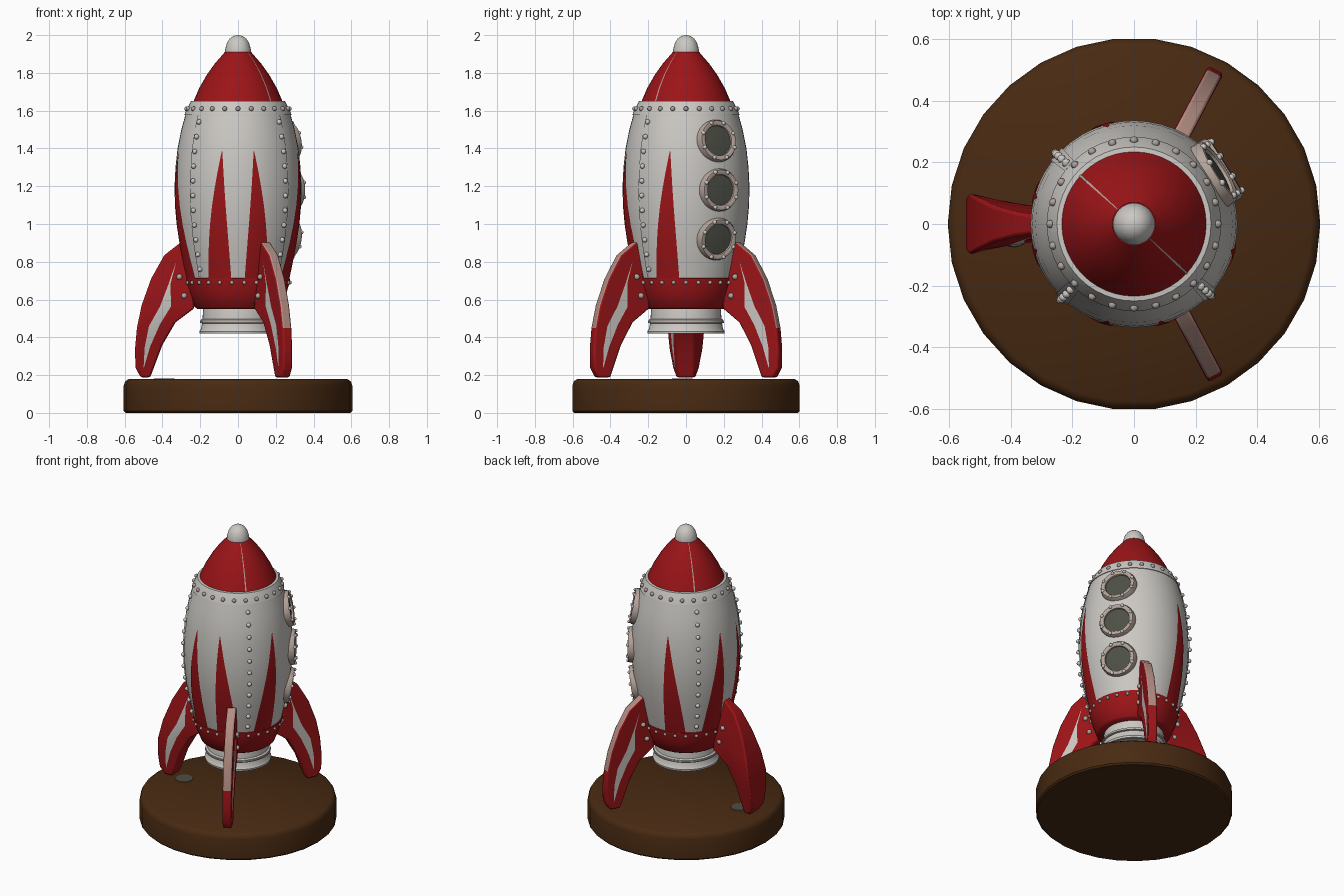
import bpy, bmesh
from math import sin, cos, radians, pi, atan2
from mathutils import Matrix, Vector

cube = bpy.data.objects.get("Cube")
if cube:
    bpy.data.objects.remove(cube)


def material(name, rgb):
    m = bpy.data.materials.new(name)
    m.use_nodes = True
    m.diffuse_color = (*rgb, 1)
    bsdf = next(n for n in m.node_tree.nodes if n.type == 'BSDF_PRINCIPLED')
    bsdf.inputs["Base Color"].default_value = (*rgb, 1)
    bsdf.inputs["Roughness"].default_value = 0.6
    return m


RED = material("red_paint", (0.33, 0.007, 0.009))
WHITE = material("white_paint", (0.6, 0.58, 0.55))
BROWN = material("brown_wood", (0.065, 0.023, 0.006))
GLASS = material("dark_glass", (0.075, 0.08, 0.06))
WORN = material("worn_trim", (0.46, 0.37, 0.32))
PINK = material("faded_paint", (0.45, 0.27, 0.23))
RIVET = material("rivet_metal", (0.42, 0.36, 0.32))


def finish(name, bm, mats, angle=40):
    bmesh.ops.remove_doubles(bm, verts=bm.verts, dist=1e-5)
    bmesh.ops.recalc_face_normals(bm, faces=bm.faces)
    me = bpy.data.meshes.new(name)
    bm.to_mesh(me)
    bm.free()
    for m in mats:
        me.materials.append(m)
    for p in me.polygons:
        p.use_smooth = True
    me.set_sharp_from_angle(angle=radians(angle))
    ob = bpy.data.objects.new(name, me)
    bpy.context.collection.objects.link(ob)
    return ob


def lathe(name, profile, mat, segs=48, matrix=Matrix()):
    """Turn a (radius, height) profile around the z axis."""
    bm = bmesh.new()
    rings = [[bm.verts.new(matrix @ Vector((r * cos(2 * pi * i / segs), r * sin(2 * pi * i / segs), z)))
              for i in range(segs)] for r, z in profile]
    for a, b in zip(rings, rings[1:]):
        for i in range(segs):
            j = (i + 1) % segs
            bm.faces.new((a[i], a[j], b[j], b[i]))
    return finish(name, bm, [mat])


def polar(angle, r, z):
    return Vector((r * cos(radians(angle)), r * sin(radians(angle)), z))


HULL = [(0.27, 0.71), (0.29, 0.8), (0.31, 0.9), (0.325, 1.0), (0.334, 1.1), (0.336, 1.2),
        (0.331, 1.3), (0.32, 1.4), (0.3, 1.5), (0.278, 1.58)]
NOSE = [(0.235, 1.65), (0.205, 1.72), (0.165, 1.79), (0.122, 1.85), (0.07, 1.91)]


def radius(z, profile=HULL):
    for (r0, z0), (r1, z1) in zip(profile, profile[1:]):
        if z <= z1:
            return r0 + (r1 - r0) * (z - z0) / (z1 - z0)
    return profile[-1][0]


def patch(name, z0, z1, center, half, mat, lift, profile=HULL, rows=14, cols=4):
    """Painted plate lying on the hull; center and half are angles along t = 0..1."""
    bm = bmesh.new()
    grid = []
    for i in range(rows + 1):
        t = i / rows
        z = z0 + (z1 - z0) * t
        grid.append([bm.verts.new(polar(center(t) + half(t) * (2 * j / cols - 1), radius(z, profile) + lift, z))
                     for j in range(cols + 1)])
    for a, b in zip(grid, grid[1:]):
        for j in range(cols):
            bm.faces.new((a[j], a[j + 1], b[j + 1], b[j]))
    return finish(name, bm, [mat])


def rivets(name, points, size, mat):
    bm = bmesh.new()
    for p in points:
        bmesh.ops.create_icosphere(bm, subdivisions=2, radius=size, matrix=Matrix.Translation(p))
    return finish(name, bm, [mat], 60)


# Display base
lathe("display_base", [(0, 0), (0.595, 0), (0.605, 0.01), (0.605, 0.145), (0.597, 0.167),
                       (0.578, 0.18), (0, 0.18)], BROWN, 30)
lathe("base_spot", [(0, 0.18), (0.055, 0.18), (0.053, 0.183), (0, 0.183)], GLASS, 20,
      Matrix.Translation((-0.39, -0.02, 0)))

# Turned rocket parts
lathe("engine_nozzle", [(0, 0.5), (0.15, 0.47), (0.185, 0.42), (0.203, 0.42), (0.205, 0.432), (0.196, 0.445),
                        (0.19, 0.478), (0.199, 0.482), (0.199, 0.492), (0.188, 0.498),
                        (0.185, 0.54), (0.18, 0.57)], WHITE)
lathe("nozzle_groove", [(0.19, 0.474), (0.202, 0.477), (0.202, 0.484), (0.19, 0.487)], WORN)
lathe("lower_band", [(0, 0.55), (0.215, 0.55), (0.228, 0.56), (0.255, 0.63), (0.276, 0.7),
                     (0.276, 0.712), (0.265, 0.716)], RED)
lathe("hull", HULL, WHITE)
lathe("collar", [(0.27, 1.575), (0.283, 1.578), (0.281, 1.588), (0.25, 1.65), (0.23, 1.652)], WHITE)
lathe("nose_cone", NOSE, RED)
lathe("nose_tip", [(0.05, 1.905), (0.068, 1.908), (0.068, 1.925), (0.058, 1.96), (0.043, 1.982),
                   (0.023, 1.996), (0, 2.0)], WHITE)

# Red spikes in pairs on three sides, with one single beside the portholes
for n, (side, sign) in enumerate([(-90, -1), (-90, 1), (0, -1), (90, 1), (180, -1), (180, 1)]):
    patch(f"red_spike_{n + 1}", 0.71, 1.39, lambda t: side + sign * (21 - 6 * t),
          lambda t: 13.5 * (1 - t) ** 0.9 + 0.05, RED, 0.004)

# Riveted hull seams and nose seams
SEAMS = (-43, -134, 138)
for n, a in enumerate(SEAMS):
    patch(f"hull_seam_{n + 1}", 0.72, 1.58, lambda t: a, lambda t: 4.5, WHITE, 0.005)
for n, a in enumerate((-43, 138)):
    patch(f"nose_seam_{n + 1}", 1.65, 1.91, lambda t: a, lambda t: 1, WORN, 0.002, NOSE, cols=1)
rivets("seam_rivets", [polar(a, radius(0.76 + 0.078 * i) + 0.008, 0.76 + 0.078 * i)
                       for a in SEAMS for i in range(11)], 0.014, WHITE)
rivets("collar_rivets", [polar(15 * i, 0.272, 1.61) for i in range(24)], 0.013, RIVET)
rivets("band_rivets", [polar(13.85 * i, 0.274, 0.69) for i in range(26)], 0.011, RIVET)

# Portholes
for n, z in enumerate((0.92, 1.18, 1.44)):
    slope = atan2(radius(z - 0.08) - radius(z + 0.08), 0.16)
    M = (Matrix.Translation(polar(32, radius(z), z)) @ Matrix.Rotation(radians(32), 4, 'Z')
         @ Matrix.Rotation(pi / 2 - slope, 4, 'Y'))
    lathe(f"porthole_frame_{n + 1}", [(0.115, -0.04), (0.113, 0.004), (0.106, 0.018), (0.092, 0.02),
                                      (0.082, 0.014), (0.077, -0.01)], WORN, 28, M)
    lathe(f"porthole_glass_{n + 1}", [(0.081, 0.004), (0.04, 0.007), (0, 0.008)], GLASS, 28, M)
    rivets(f"porthole_rivets_{n + 1}", [M @ polar(45 * i + 22, 0.1, 0.019) for i in range(8)], 0.011, WHITE)

# Fins: stations of outer (r, z), inner (r, z), and stripe width
STATIONS = [((0.3, 0.905), (0.26, 0.88), 0), ((0.39, 0.835), (0.25, 0.76), 0),
            ((0.46, 0.71), (0.24, 0.66), 0.04), ((0.51, 0.57), (0.23, 0.555), 0.2),
            ((0.535, 0.45), (0.33, 0.48), 0.28), ((0.545, 0.34), (0.40, 0.36), 0.2),
            ((0.543, 0.24), (0.445, 0.24), 0.02), ((0.515, 0.188), (0.465, 0.188), 0)]
WIDE = [0.025, 0.04, 0.06, 0.085, 0.1, 0.09, 0.07, 0.05]


def fin(name, angle, stretch, wide):
    bm = bmesh.new()
    rot = Matrix.Rotation(radians(angle), 4, 'Z')
    loops = []
    for (o, i, stripe), w in zip(STATIONS, WIDE):
        outer, inner = Vector((o[0] * stretch, 0, o[1])), Vector((i[0], 0, i[1]))
        t_out, t_in = (w, min(w, 0.045)) if wide else (0.028, 0.028)
        cuts = (0, 0.45 - stripe / 2, 0.451 + stripe / 2, 1)
        side = [(outer.lerp(inner, c), t_out + (t_in - t_out) * c) for c in cuts]
        pts = [p + Vector((0, t, 0)) for p, t in side] + [p - Vector((0, t, 0)) for p, t in reversed(side)]
        loops.append([bm.verts.new(rot @ p) for p in pts])
    for s, (a, b) in enumerate(zip(loops, loops[1:])):
        for j in range(8):
            k = (j + 1) % 8
            f = bm.faces.new((a[j], a[k], b[k], b[j]))
            # side stripes white, upper outer edge faded; the wide fin is striped on one side only
            if j == 5 and not wide or j == 1:
                f.material_index = 1 if 1 <= s <= 5 else 0
            elif j == 7 and s < 4 and not wide:
                f.material_index = 2
    bm.faces.new(loops[0])
    bm.faces.new(loops[-1])
    ob = finish(name, bm, [RED, WHITE, PINK], 45)
    bev = ob.modifiers.new("rounded_edges", 'BEVEL')
    bev.width, bev.segments, bev.limit_method, bev.angle_limit = 0.01, 2, 'ANGLE', radians(45)
    t = 0.048 if wide else 0.03
    rivets(name + "_rivets", [rot @ Vector((r, s * t, z)) for r, z in ((0.31, 0.72), (0.285, 0.62))
                              for s in (1, -1)], 0.016, WORN)


fin("wide_fin", 180, 1.0, True)
fin("left_rear_fin", 62, 1.04, False)
fin("left_front_fin", -62, 1.04, False)
